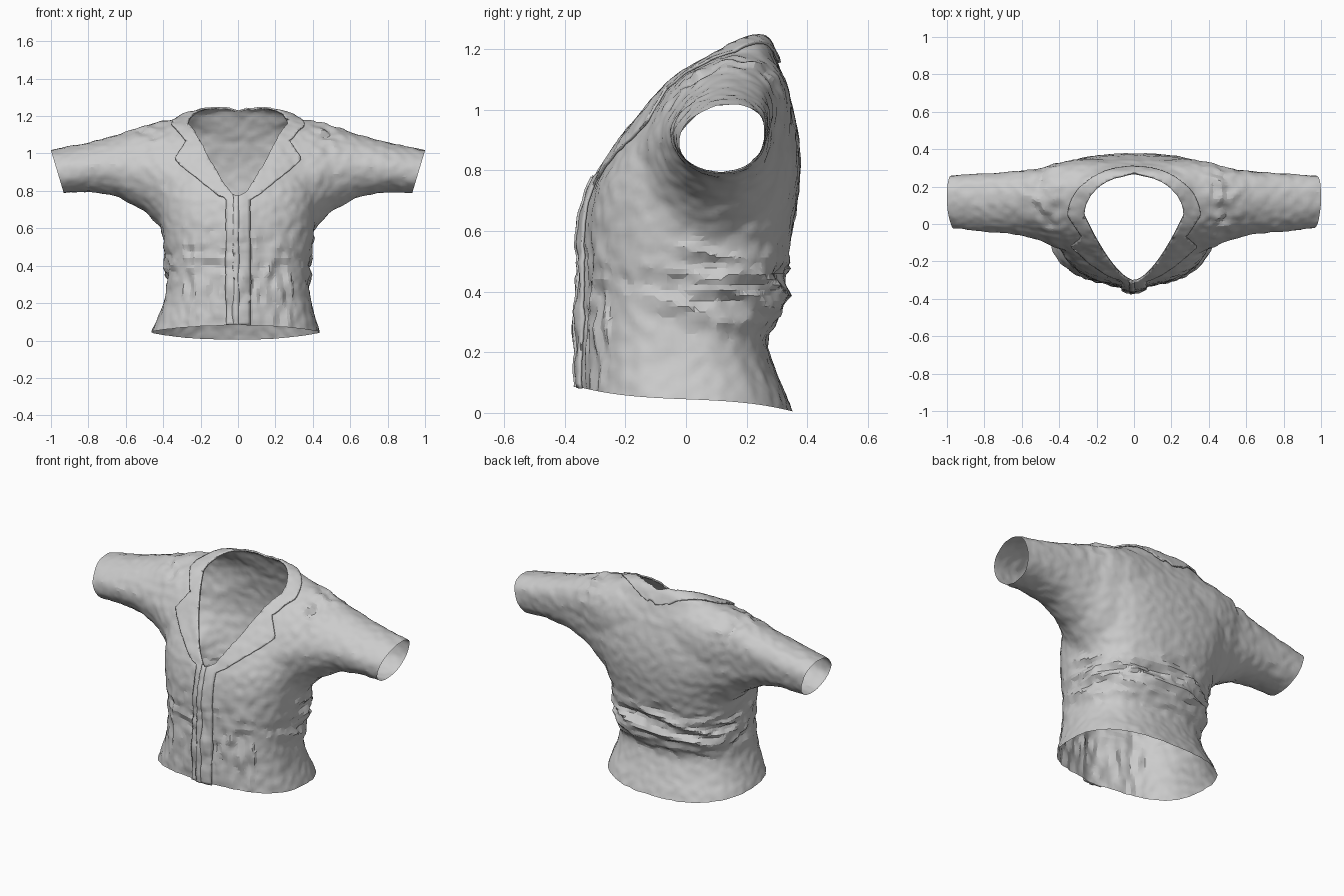
import bpy, bmesh, math
from mathutils import Vector, noise

cube = bpy.data.objects.get("Cube")
if cube:
    bpy.data.objects.remove(cube)

cloth = bpy.data.materials.new("grey cloth")
cloth.use_nodes = True
GREY = (0.6, 0.6, 0.6, 1)
cloth.diffuse_color = GREY
cloth.node_tree.nodes["Principled BSDF"].inputs["Base Color"].default_value = GREY
SIDES = 48


def bell(v, middle, width):
    return math.exp(-((v - middle) / width) ** 2)


def power(v, e):
    return math.copysign(abs(v) ** e, v)


def loft(bm, rings):
    """Skin a closed body through a list of point rings."""
    loops = [[bm.verts.new(p) for p in ring] for ring in rings]
    for a, b in zip(loops, loops[1:]):
        for i in range(SIDES):
            j = (i + 1) % SIDES
            bm.faces.new((a[i], a[j], b[j], b[i]))
    bm.faces.new(loops[0][::-1])
    bm.faces.new(loops[-1])


def oval(a0, a1, b0, b1, square, far_square, lean=0):
    """Points of a squarish oval; far_square shapes its far half, lean skews it."""
    for i in range(SIDES):
        t = math.tau * i / SIDES
        s = math.sin(t)
        b = (b1 - b0) / 2 * power(s, far_square if s > 0 else square)
        yield ((a0 + a1) / 2 + (a1 - a0) / 2 * power(math.cos(t), square)
               + lean * max(0, b), (b0 + b1) / 2 + b)


def make(name, bm):
    mesh = bpy.data.meshes.new(name)
    bm.to_mesh(mesh)
    bm.free()
    obj = bpy.data.objects.new(name, mesh)
    bpy.context.collection.objects.link(obj)
    mesh.materials.append(cloth)
    return obj


def finish(obj, angle):
    bpy.ops.object.select_all(action='DESELECT')
    obj.select_set(True)
    bpy.context.view_layer.objects.active = obj
    bpy.ops.object.shade_smooth_by_angle(angle=math.radians(angle))


def cut(bm, rule):
    """Slice along rule = 0 and keep the side where the rule is positive."""
    value = {v: rule(v.co) for v in bm.verts}
    crossing = [e for e in bm.edges if value[e.verts[0]] * value[e.verts[1]] < 0]
    new = []
    for e in crossing:
        a, b = e.verts
        t = value[a] / (value[a] - value[b])
        new.append(bmesh.utils.edge_split(e, a, min(max(t, .02), .98))[1])
    bmesh.ops.connect_verts(bm, verts=new)
    for v in new:
        value[v] = 0
    gone = [f for f in bm.faces if sum(value[v] for v in f.verts) < 0]
    bmesh.ops.delete(bm, geom=gone, context='FACES')
    bmesh.ops.triangulate(bm, faces=bm.faces[:])


# Torso sections: height, half width, front y, back y
TORSO = [(-.06, .48, -.335, .375), (.05, .45, -.33, .335), (.15, .41, -.33, .29),
         (.25, .385, -.325, .262), (.35, .385, -.325, .335), (.45, .39, -.325, .335),
         (.55, .405, -.325, .34), (.65, .418, -.32, .36), (.75, .43, -.3, .375),
         (.85, .435, -.25, .378), (.95, .445, -.178, .366), (1.04, .445, -.108, .345),
         (1.11, .42, -.043, .318), (1.165, .36, .045, .297), (1.21, .28, .125, .28),
         (1.24, .15, .18, .265)]
# Sleeve sections: x, front y, back y, low z, high z
SLEEVE = [(.1, -.1, .32, .55, 1.19), (.3, -.16, .33, .56, 1.19), (.42, -.13, .31, .61, 1.17),
          (.5, -.09, .285, .69, 1.148), (.65, -.055, .273, .77, 1.1),
          (.8, -.045, .267, .795, 1.06), (1.1, -.012, .25, .78, 1.0)]

bm = bmesh.new()
loft(bm, [[(x - .015 * max(0, 1 - 4 * z), y, z)
           for x, y in oval(-w, w, f, b, .8, .8 - .42 * bell(z, .85, .22))]
          for z, w, f, b in TORSO])
for side in (1, -1):
    loft(bm, [[(side * x, y, z) for y, z in oval(f, b, lo, hi, .97, .97, .3)]
              for x, f, b, lo, hi in SLEEVE])
bmesh.ops.recalc_face_normals(bm, faces=bm.faces)

# Blend torso and sleeves into one skin
body = make("blended_body", bm)
remesh = body.modifiers.new("blend", 'REMESH')
remesh.mode = 'VOXEL'
remesh.voxel_size = .018
soften = body.modifiers.new("soften", 'SMOOTH')
soften.factor = .5
soften.iterations = 12
skin = bpy.data.meshes.new_from_object(body.evaluated_get(bpy.context.evaluated_depsgraph_get()))
bpy.data.objects.remove(body)
bm = bmesh.new()
bm.from_mesh(skin)
bmesh.ops.triangulate(bm, faces=bm.faces[:])
bm.normal_update()


def fold(p):
    """Height of the cloth creases at a point."""
    x, y, z = p
    h = .005 * noise.noise(p * 24)
    waist = bell(z, .42, .13)
    tilt = z + .35 * min(y, .1)
    if y > -.25:
        ridge = 1 - 2 * abs(noise.noise(Vector((x * 4, y * 4, tilt * 15))))
        h += waist * min(1, (y + .25) * 4) * .03 * (ridge - .55)
        h += waist * min(1, (y + .25) * 4) * .014 * noise.noise(Vector((x * 14, y * 14, z * 28)))
    else:
        h += bell(z, .3, .25) * .018 * noise.noise(Vector((x * 24, y * 4, z * 9)))
        h += bell(z, .45, .12) * .01 * noise.noise(Vector((x * 5, y, z * 28)))
        # Button placket stands proud of the chest
        h += .025 * bell(x, 0, .07) * min(1, max(0, (.85 - z) * 4))
    h += bell(abs(x), .47, .09) * bell(z, 1.12, .09) * .025 * noise.noise(p * 17)
    return h


shifts = [(v, v.normal * fold(v.co)) for v in bm.verts]
for v, shift in shifts:
    v.co += shift


# Neck opening and trim outlines, as half width along y
def opening(y, grow=0, back=0):
    if y > .05:
        return (.265 + grow) * math.sqrt(max(0, 1 - ((y - .05) / (.21 + back)) ** 2)) - .001
    return (.265 + grow) * max(0, (y + .3) / .35) ** .62 - .001


def trim_rule(p):
    x, y, z = abs(p.x), p.y, p.z
    placket = .062 - x if y < -.15 and z < .9 else -1
    if z > 1.07:
        collar = opening(y, .09, .04) - x
    elif y < .05 and z > .76:
        flare = .06 + (z - .76) * .48 if z < .97 else .16 - (z - .97)
        collar = opening(y) + flare - x
    else:
        collar = -1
    return max(placket, collar)


def seam_rule(p):
    return .014 - abs(p.x + .01) if p.y < -.2 and p.z < .82 else -1


# Open the hem, the cuffs and the neck
cut(bm, lambda p: p.z - (.045 - .04 * p.y - .6 * p.y ** 3))
cut(bm, lambda p: .935 + .3 * (p.z - .8) - abs(p.x))
cut(bm, lambda p: abs(p.x) - opening(p.y))


def band(name, rule, lift):
    """Raised strip of cloth lying just above the jacket surface."""
    strip = bm.copy()
    cut(strip, rule)
    strip.normal_update()
    for v in strip.verts:
        v.co += v.normal * .003
    obj = make(name, strip)
    solid = obj.modifiers.new("thickness", 'SOLIDIFY')
    solid.thickness = lift
    solid.offset = 1
    finish(obj, 30)


band("collar_and_placket", trim_rule, .009)
band("front_seam", seam_rule, .016)
finish(make("jacket_body", bm), 16)
